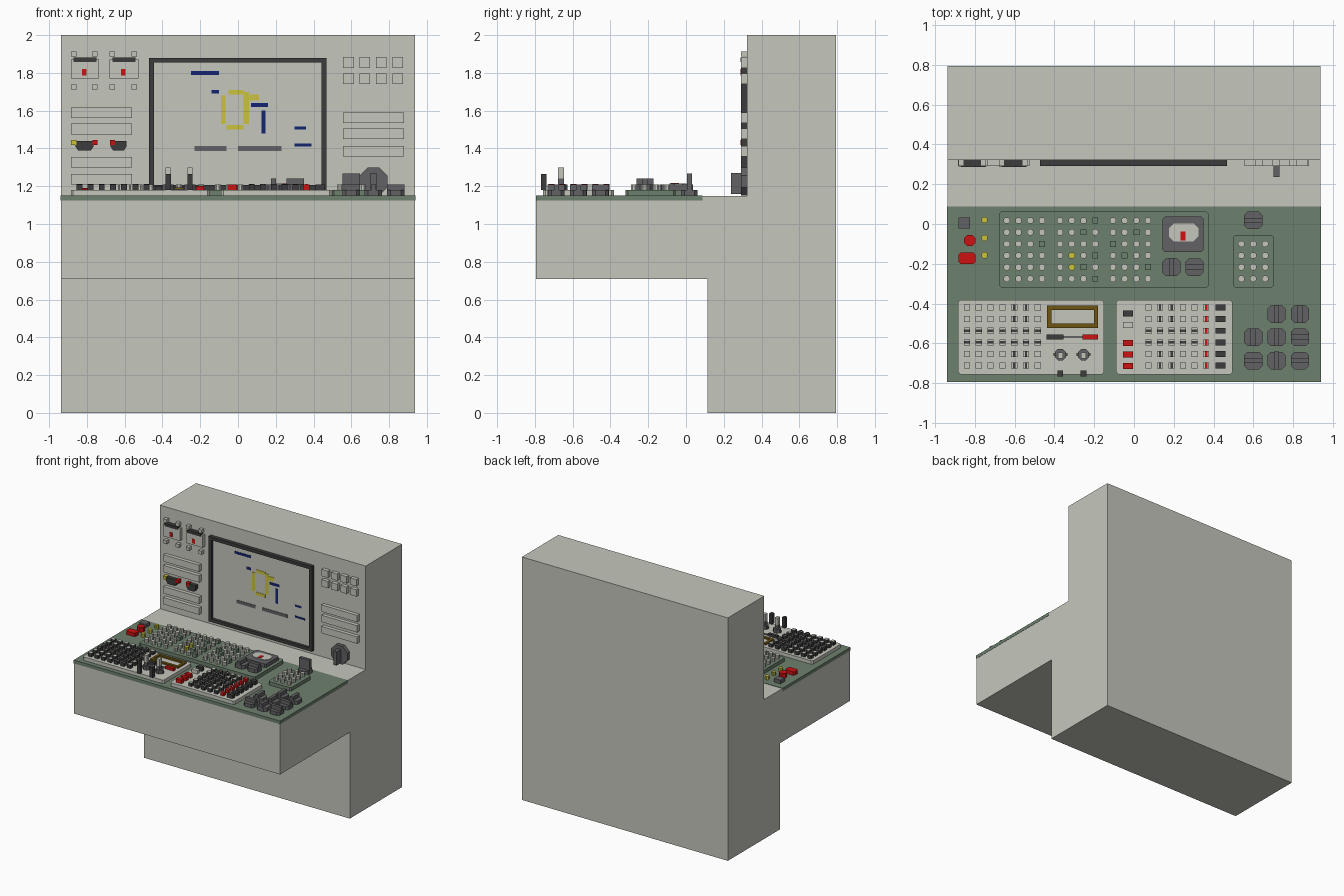
import bpy, bmesh, math

if "Cube" in bpy.data.objects:
    bpy.data.objects.remove(bpy.data.objects["Cube"])

COL = {
    "pale_grey": (0.56, 0.565, 0.505), "panel_green": (0.155, 0.22, 0.155),
    "dark_grey": (0.122, 0.122, 0.13), "near_black": (0.045, 0.045, 0.047),
    "signal_red": (0.61, 0.006, 0.006), "lamp_yellow": (0.60, 0.55, 0.045),
    "bronze": (0.156, 0.09, 0.006), "ink_blue": (0.007, 0.017, 0.16),
}
NAMES = list(COL)
MATS = []
for n, c in COL.items():
    m = bpy.data.materials.new(n)
    m.diffuse_color = (*c, 1)
    m.use_nodes = True
    m.node_tree.nodes["Principled BSDF"].inputs["Base Color"].default_value = m.diffuse_color
    MATS.append(m)
G, GREEN, DARK, BLACK, RED, YEL, BRONZE, BLUE = NAMES
PARTS = {}


def prism(part, col, pts, h0, h1, axis="z", top=None):
    """Extrude a 2D outline along an axis; optional other colour on the far cap."""
    bm = PARTS.setdefault(part, bmesh.new())
    put = {"z": lambda a, b, h: (a, b, h), "y": lambda a, b, h: (a, h, b),
           "x": lambda a, b, h: (h, a, b)}[axis]
    lo = [bm.verts.new(put(a, b, h0)) for a, b in pts]
    hi = [bm.verts.new(put(a, b, h1)) for a, b in pts]
    n = len(pts)
    faces = [bm.faces.new(lo[::-1]), bm.faces.new(hi)]
    faces += [bm.faces.new((lo[i], lo[(i + 1) % n], hi[(i + 1) % n], hi[i])) for i in range(n)]
    for f in faces:
        f.material_index = NAMES.index(col)
    if top:
        faces[1].material_index = NAMES.index(top)


def rect(x0, x1, y0, y1, c=0):
    if not c:
        return [(x0, y0), (x1, y0), (x1, y1), (x0, y1)]
    return [(x0 + c, y0), (x1 - c, y0), (x1, y0 + c), (x1, y1 - c),
            (x1 - c, y1), (x0 + c, y1), (x0, y1 - c), (x0, y0 + c)]


def ngon(x, y, r, n=8):
    return [(x + r * math.cos((i + .5) * math.tau / n), y + r * math.sin((i + .5) * math.tau / n))
            for i in range(n)]


def on_desk(part, col, x, y, w, d, z0, z1, top=None, c=0):
    prism(part, col, rect(x - w / 2, x + w / 2, y - d / 2, y + d / 2, c), z0, z1, "z", top)


WALL = 0.322


def on_wall(part, col, x0, x1, z0, z1, out=0.03, base=WALL, c=0):
    prism(part, col, rect(x0, x1, z0, z1, c), base, base - out, "y")


def frame(part, col, x0, x1, y0, y1, t, h0, h1, axis="z"):
    for r in (rect(x0, x0 + t, y0, y1), rect(x1 - t, x1, y0, y1),
              rect(x0 + t, x1 - t, y0, y0 + t), rect(x0 + t, x1 - t, y1 - t, y1)):
        prism(part, col, r, h0, h1, axis)


# Cabinet and green desk cover
prism("cabinet", G, [(.795, 0), (.795, 2), (WALL, 2), (WALL, 1.148), (-.793, 1.148),
                     (-.793, .71), (.115, .71), (.115, 0)], -.938, .938, "x")
prism("desk_cover", GREEN, rect(-.94, .94, -.795, .087), 1.124, 1.151)

# Main screen with drawn marks
frame("screen_frame", BLACK, -.472, .468, 1.18, 1.88, .026, WALL, WALL - .03, "y")
on_wall("screen_glass", G, -.446, .442, 1.206, 1.854, .008)
SG = WALL - .008
for x0, x1, z0, z1 in [(-.09, -.065, 1.53, 1.68), (.03, .058, 1.53, 1.70), (-.06, .03, 1.5, 1.525),
                       (-.05, .03, 1.685, 1.71), (.06, .11, 1.655, 1.685)]:
    on_wall("screen_yellow_marks", YEL, x0, x1, z0, z1, .003, SG)
for x0, x1 in [(-.23, -.06), (0, .23)]:
    on_wall("screen_grey_bars", DARK, x0, x1, 1.387, 1.413, .003, SG)
for x0, x1, z0, z1 in [(-.25, -.1, 1.79, 1.81), (-.14, -.1, 1.69, 1.71), (.07, .16, 1.62, 1.64),
                       (.125, .145, 1.48, 1.6), (.3, .36, 1.5, 1.515), (.3, .39, 1.41, 1.425)]:
    on_wall("screen_blue_marks", BLUE, x0, x1, z0, z1, .003, SG)

# Wall gauges and their corner knobs
for x0, x1 in [(-.885, -.735), (-.68, -.527)]:
    xm = (x0 + x1) / 2
    on_wall("gauges", G, x0, x1, 1.77, 1.87)
    on_wall("gauge_hoods", BLACK, x0 + .015, x1 - .015, 1.858, 1.882, .034)
    on_wall("gauge_needles", RED, xm - .012 - .005, xm + .008, 1.785, 1.82, .034)
    for x in (x0 + .015, x1 - .023):
        for z in (1.9, 1.725):
            on_wall("wall_knobs", G, x - .014, x + .014, z - .014, z + .014)

# Wall slots, push plates and indicators
for z in (1.59, 1.503, 1.328, 1.238):
    on_wall("wall_slots", G, -.885, -.56, z - .028, z + .028)
for z in (1.562, 1.477, 1.385):
    on_wall("wall_slots", G, .555, .88, z - .028, z + .028)
for x in (.585, .672, .758, .845):
    for z in (1.855, 1.77):
        on_wall("wall_plates", G, x - .028, x + .028, z - .028, z + .028)
for x0, x1 in [(-.86, -.765), (-.675, -.59)]:
    prism("wall_indicators", BLACK, [(x0 + .015, 1.388), (x1 - .015, 1.388), (x1, 1.41),
                                     (x1, 1.44), (x0, 1.44), (x0, 1.41)], WALL, WALL - .03, "y")
for x, c in [(-.87, YEL), (-.757, RED), (-.664, RED)]:
    on_wall("wall_lamps", c, x - .014, x + .014, 1.417, 1.445, .033)

# Big rotary switch on the wall
prism("wall_rotary", DARK, ngon(.717, 1.225, .08), WALL, WALL - .03, "y")
on_wall("wall_rotary", DARK, .702, .732, 1.16, 1.27, .085)

# Raised desk panels
Z1, Z2, Z3 = 1.15, 1.18, 1.21
for name, col, r in [("left_key_panel", G, (-.885, -.15, -.757, -.382)),
                     ("right_key_panel", G, (-.09, .496, -.757, -.382)),
                     ("button_panel", GREEN, (-.68, .377, -.32, .062)),
                     ("keypad_panel", GREEN, (.497, .705, -.32, -.055))]:
    prism(name, col, rect(*r, .012), Z1 - .01, Z2)

# Key blocks: dark sides, pale caps, some with a dark stripe
rows = [-.42 - .0585 * i for i in range(6)]


def key(part, x, y, stripe):
    on_desk(part, BLACK, x, y, .031, .031, Z2, Z3, G)
    if stripe:
        w, d = (.031, .012) if stripe == "across" else (.012, .031)
        on_desk(part, BLACK, x, y, w, d, Z3, Z3 + .002)


for j, y in enumerate(rows):
    for i in range(7):
        key("left_keys", -.84 + .0593 * i, y,
            "across" if j in (2, 3) else "along" if i in (4, 5) else None)
    for i in range(5):
        key("right_keys", .073 + .058 * i, y,
            "across" if j in (2, 3) else "along" if i in (1, 2) else None)
    on_desk("red_keys", RED, .363, y, .03, .03, Z2, Z3, G)
    on_desk("red_keys", RED, .363, y, .014, .03, Z3, Z3 + .002)
    on_desk("wide_keys", BLACK, .435, y, .05, .03, Z2, Z3)
for y, c in [(-.45, BLACK), (-.507, G), (-.598, RED), (-.656, RED), (-.714, RED)]:
    on_desk("wide_keys", c, -.03, y, .052, .03, Z2, Z3)

# Small readout, bars and levers on the left key panel
frame("readout_frame", BRONZE, -.437, -.18, -.522, -.41, .022, Z2, Z2 + .012)
on_desk("panel_bars", BLACK, -.398, -.568, .085, .026, Z2, Z2 + .02)
on_desk("panel_bars", RED, -.22, -.568, .08, .026, Z2, Z2 + .02)
on_desk("panel_bars", DARK, -.308, -.568, .1, .01, Z2, Z2 + .006)
for x in (-.37, -.254):
    prism("lever_bases", DARK, ngon(x, -.657, .031), Z2, Z3)
    on_desk("lever_bases", DARK, x, -.657, .07, .014, Z2, Z3 - .01)
    on_desk("levers", DARK, x, -.662, .027, .03, Z3, 1.24)
    on_desk("levers", G, x, -.662, .027, .03, 1.24, 1.298)
    on_desk("front_levers", BLACK, x, -.753, .028, .03, Z2, 1.265)

# Round buttons in three groups plus the keypad
square = {(6, 1), (6, 4), (7, 0), (7, 3), (7, 5), (8, 2), (9, 3), (10, 1), (11, 4), (3, 2)}
cols = [-.64 + .059 * i for i in range(4)] + [-.372 + .059 * i for i in range(4)] \
    + [-.106 + .059 * i for i in range(4)]
for i, x in enumerate(cols):
    for j in range(6):
        y = .017 - .0585 * j
        if (i, j) in square:
            on_desk("square_buttons", GREEN, x, y, .03, .03, Z2, Z3)
        else:
            prism("round_buttons", YEL if i == 5 and j in (3, 4) else G, ngon(x, y, .017), Z2, Z3)
for i in range(3):
    for j in range(4):
        prism("keypad_buttons", G, ngon(.54 + .06 * i, -.1 - .0585 * j, .017), Z2, Z3)

# Desk meter with pale window and red needle
on_desk("meter_body", DARK, .247, -.052, .207, .177, Z2, Z3, c=.012)
on_desk("meter_window", G, .25, -.042, .15, .09, Z3, Z3 + .004, c=.025)
on_desk("meter_needle", RED, .247, -.06, .025, .045, Z3 + .004, Z3 + .007)


# Rotary switches: chamfered base with a grip bar
def rotary(x, y, z, across, bar=.06):
    on_desk("rotary_switches", DARK, x, y, .092, .088, z, z + .03, c=.018)
    w, d = (.092, .026) if across else (.026, .09)
    on_desk("rotary_switches", DARK, x, y, w, d, z, z + bar)


rotary(.188, -.217, Z2, False)
rotary(.304, -.217, Z2, True)
rotary(.6, .018, Z1, True, .118)
for x, y, a in [(.717, -.453, 0), (.835, -.453, 0), (.6, -.57, 0), (.717, -.57, 0), (.835, -.57, 1),
                (.6, -.687, 1), (.717, -.687, 0), (.835, -.687, 1)]:
    rotary(x, y, Z1, a)

# Left desk controls
on_desk("grey_button", DARK, -.854, .005, .06, .055, Z1, 1.18)
prism("red_knob", RED, ngon(-.826, -.083, .031), Z1, 1.19)
on_desk("red_button", RED, -.841, -.172, .085, .056, Z1, 1.18, c=.01)
for y in (.02, -.07, -.157):
    prism("yellow_lamps", YEL, ngon(-.752, y, .017), Z1, 1.18)

# Turn every collected part into an object
for name, bm in PARTS.items():
    bmesh.ops.recalc_face_normals(bm, faces=bm.faces[:])
    me = bpy.data.meshes.new(name)
    used = sorted({f.material_index for f in bm.faces})
    for f in bm.faces:
        f.material_index = used.index(f.material_index)
    bm.to_mesh(me)
    bm.free()
    for k in used:
        me.materials.append(MATS[k])
    bpy.context.collection.objects.link(bpy.data.objects.new(name, me))
